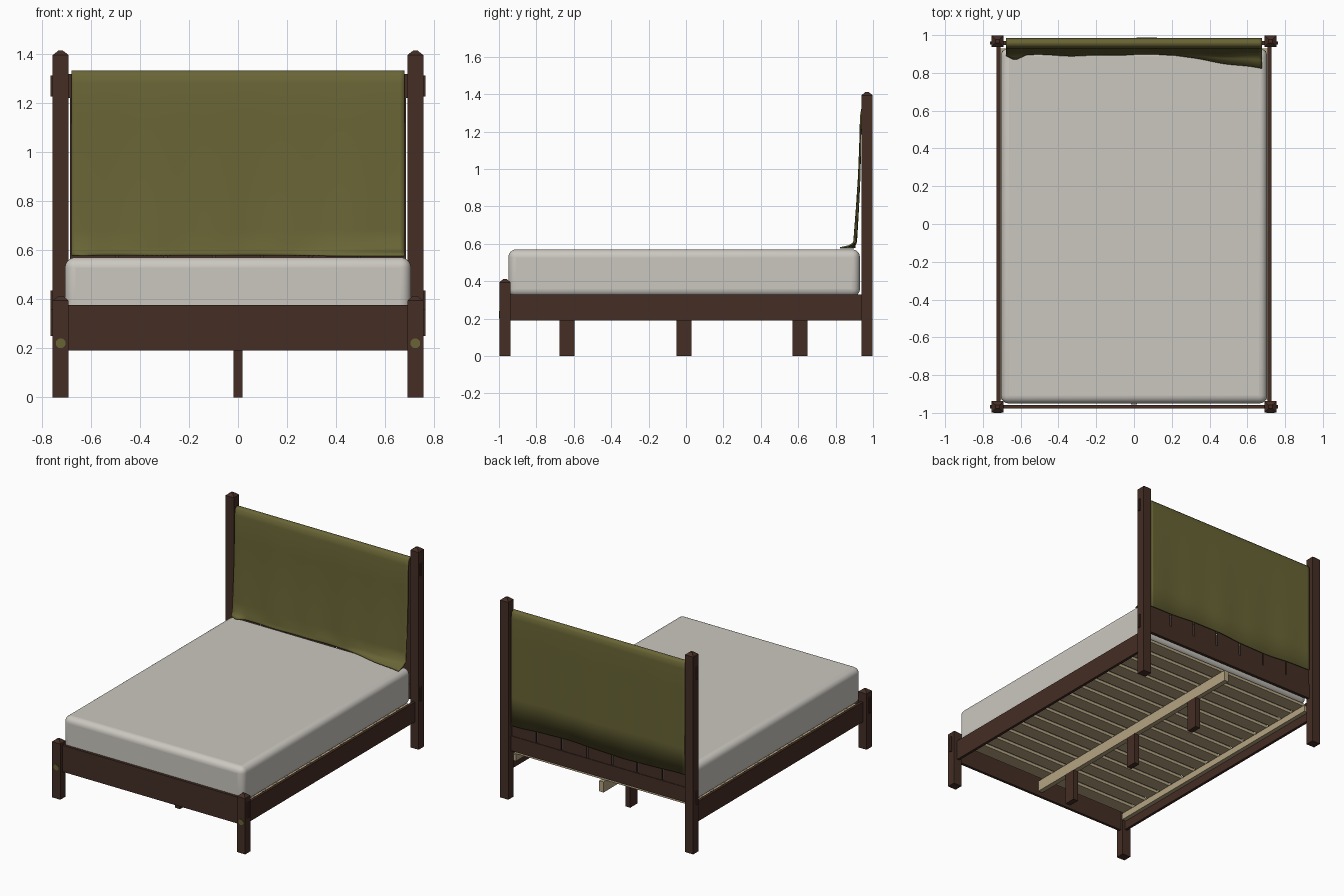
import bpy, bmesh, math
from mathutils import Vector

cube = bpy.data.objects.get("Cube")
if cube:
    bpy.data.objects.remove(cube, do_unlink=True)


def material(name, rgb):
    m = bpy.data.materials.new(name)
    m.use_nodes = True
    m.diffuse_color = (*rgb, 1)
    m.node_tree.nodes["Principled BSDF"].inputs["Base Color"].default_value = (*rgb, 1)
    return m


wood = material("dark walnut", (0.058, 0.027, 0.018))
pine = material("pale pine", (0.46, 0.37, 0.22))
cotton = material("off white cotton", (0.60, 0.575, 0.53))
olive = material("olive cloth", (0.14, 0.128, 0.036))


def finish(name, bm, mat):
    bmesh.ops.recalc_face_normals(bm, faces=bm.faces)
    mesh = bpy.data.meshes.new(name)
    bm.to_mesh(mesh)
    bm.free()
    mesh.materials.append(mat)
    ob = bpy.data.objects.new(name, mesh)
    bpy.context.collection.objects.link(ob)
    return ob


def box(name, x, y, z, mat):
    """Box from its (min, max) extents."""
    bm = bmesh.new()
    bmesh.ops.create_cube(bm, size=1)
    for v in bm.verts:
        v.co = Vector([r[0] if c < 0 else r[1] for c, r in zip(v.co, (x, y, z))])
    return finish(name, bm, mat)


def smooth(ob, angle=40):
    bpy.ops.object.select_all(action="DESELECT")
    ob.select_set(True)
    bpy.context.view_layer.objects.active = ob
    bpy.ops.object.shade_smooth_by_angle(angle=math.radians(angle))


def span(a, b, sign):
    return tuple(sorted((a * sign, b * sign)))


def post(name, sx, sy, height):
    """Square post with a shallow hipped top."""
    bm = bmesh.new()
    bmesh.ops.create_cube(bm, size=1)
    for v in bm.verts:
        v.co = (sx * 0.7225 + v.co.x * 0.065, sy * 0.968 + v.co.y * 0.06,
                0 if v.co.z < 0 else height - 0.018)
    top = max(bm.faces, key=lambda f: f.calc_center_median().z)
    centre = top.calc_center_median()
    top = bmesh.ops.extrude_discrete_faces(bm, faces=[top])["faces"][0]
    for v in top.verts:
        v.co = centre + (v.co - centre) * 0.3
        v.co.z = height
    return finish(name, bm, wood)


# Posts, through tenons, bolts and side rails
for side, sx in (("left", 1), ("right", -1)):
    post(f"front_post_{side}", sx, -1, 0.412)
    post(f"back_post_{side}", sx, 1, 1.412)
    box(f"front_tenon_{side}", span(0.70, 0.763, sx), (-0.976, -0.958), (0.25, 0.36), wood)
    for part, z in (("lower", (0.34, 0.435)), ("upper", (1.225, 1.31))):
        box(f"headboard_{part}_tenon_{side}", span(0.70, 0.763, sx), (0.949, 0.967), z, wood)
    box(f"side_rail_{side}", span(0.708, 0.727, sx), (-0.95, 0.95), (0.19, 0.33), wood)
    box(f"slat_ledger_{side}", span(0.678, 0.708, sx), (-0.93, 0.93), (0.25, 0.295), pine)
    bm = bmesh.new()
    bmesh.ops.create_cone(bm, cap_ends=True, segments=24, radius1=0.02, radius2=0.02, depth=0.008)
    for v in bm.verts:
        v.co = (sx * 0.7225 + v.co.x, -0.996 + v.co.z, 0.22 + v.co.y)
    smooth(finish(f"bolt_{side}", bm, olive))

# Footboard and headboard frame
box("front_rail", (-0.70, 0.70), (-0.976, -0.957), (0.19, 0.377), wood)
box("headboard_lower_rail", (-0.70, 0.70), (0.948, 0.968), (0.335, 0.44), wood)
box("headboard_upper_rail", (-0.70, 0.70), (0.948, 0.968), (1.22, 1.318), wood)
planks = 7
pitch = 1.38 / planks
for i in range(planks):
    x = -0.69 + i * pitch
    box(f"headboard_plank_{i + 1}", (x + 0.006, x + pitch - 0.006),
        (0.952, 0.964), (0.43, 1.23), wood)

# Slats, centre beam and its legs
slats = 15
for i in range(slats):
    y = -0.87 + i * 1.74 / (slats - 1)
    box(f"slat_{i + 1}", (-0.70, 0.70), (y - 0.047, y + 0.047), (0.295, 0.315), pine)
box("centre_beam", (-0.017, 0.017), (-0.955, 0.945), (0.22, 0.295), pine)
for i, y in enumerate((-0.635, -0.01, 0.61)):
    box(f"centre_leg_{i + 1}", (-0.019, 0.019), (y - 0.04, y + 0.04), (0, 0.222), wood)

# Mattress
mattress = box("mattress", (-0.705, 0.705), (-0.95, 0.93), (0.317, 0.57), cotton)
bev = mattress.modifiers.new("round", "BEVEL")
bev.width = 0.042
bev.segments = 6
smooth(mattress)

# Cloth draped over the headboard: profile swept along x
path = [(0.975, 0.53), (0.977, 0.72), (0.978, 0.92), (0.979, 1.12), (0.980, 1.28),
        (0.977, 1.315), (0.967, 1.328), (0.952, 1.328), (0.940, 1.318), (0.934, 1.28),
        (0.931, 1.12), (0.926, 0.96), (0.917, 0.80), (0.909, 0.68), (0.904, 0.61)]


def folds(x):
    return 0.6 * math.sin(9 * x + 1) + 0.4 * math.sin(23 * x)


columns = 72
bm = bmesh.new()
grid = []
for i in range(columns + 1):
    x = -0.678 + 1.356 * i / columns
    row = []
    for k, (y, z) in enumerate(path):
        sag = max(0, (1.25 - z) / 0.7)
        wave = 0.007 * folds(x) * sag
        if k == 0:
            z += 0.008 * math.sin(7 * x)
        row.append(bm.verts.new((x, y + (wave if k > 7 else 0.004 * sag * (1 + folds(x))), z)))
    # Hem lies on the mattress and spreads out at both corners
    flare = 0.075 * max(0, (x - 0.22) / 0.45) + 0.03 * max(0, 1 - abs(x + 0.63) / 0.06)
    hem = 0.897 + 0.006 * folds(x) - flare
    row.append(bm.verts.new((x, 0.4 * hem + 0.6 * 0.9, 0.588)))
    row.append(bm.verts.new((x, hem, 0.578)))
    grid.append(row)
for a, b in zip(grid, grid[1:]):
    for k in range(len(a) - 1):
        bm.faces.new((a[k], b[k], b[k + 1], a[k + 1]))
cloth = finish("headboard_cloth", bm, olive)
solid = cloth.modifiers.new("thickness", "SOLIDIFY")
solid.thickness = 0.008
solid.offset = 0
smooth(cloth, 60)
